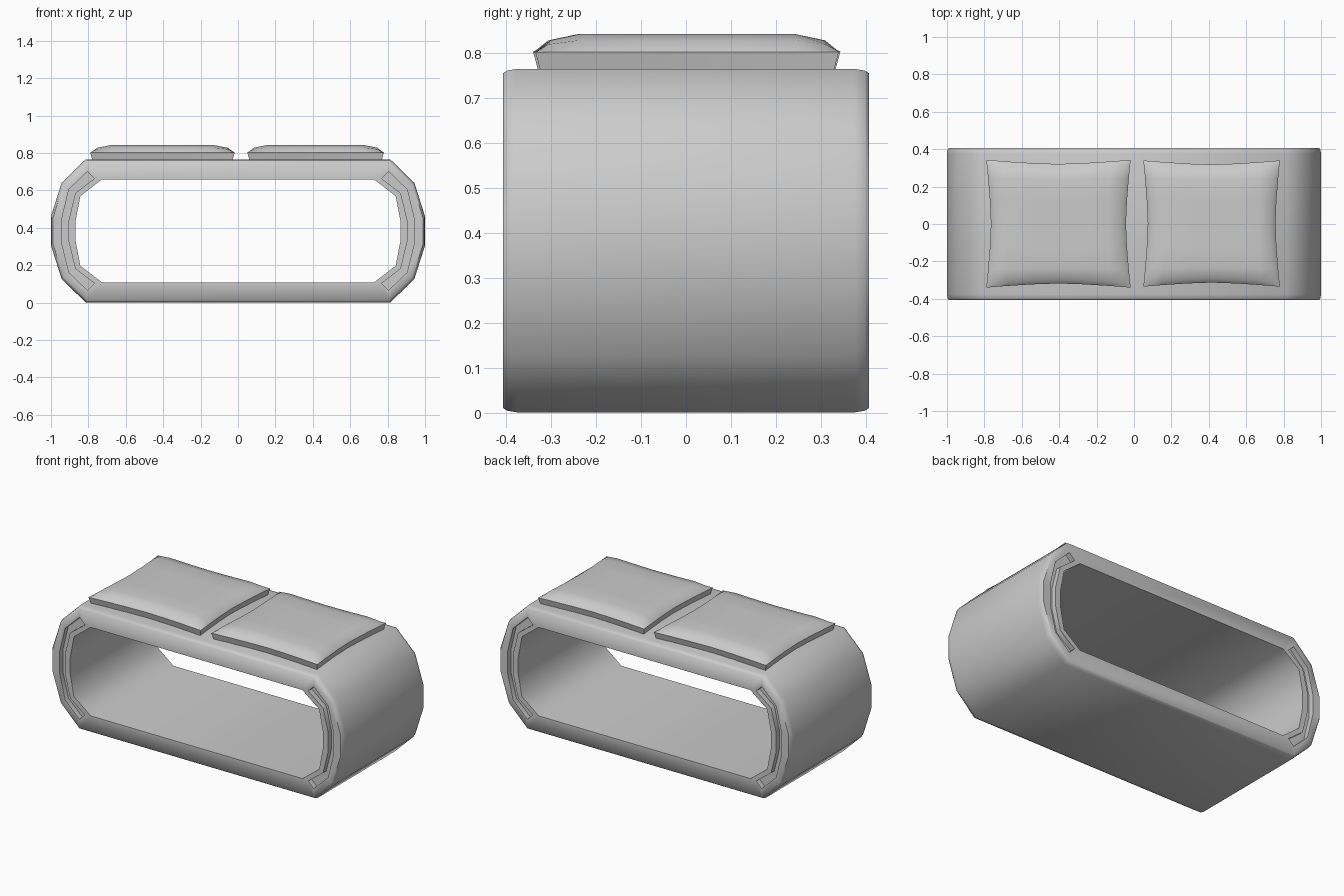
import bpy, bmesh

if "Cube" in bpy.data.objects:
    bpy.data.objects.remove(bpy.data.objects["Cube"])

MID = 0.383   # height of the horizontal symmetry plane


def make_object(name, bm):
    bmesh.ops.recalc_face_normals(bm, faces=bm.faces)
    me = bpy.data.meshes.new(name)
    bm.to_mesh(me)
    bm.free()
    ob = bpy.data.objects.new(name, me)
    bpy.context.collection.objects.link(ob)
    return ob


def activate(ob):
    bpy.ops.object.select_all(action='DESELECT')
    ob.select_set(True)
    bpy.context.view_layer.objects.active = ob


def smooth(ob):
    activate(ob)
    bpy.ops.object.shade_smooth_by_angle(angle=0.87)


def end_arc(quarter):
    """Mirror a (x, height above MID) corner downwards."""
    return quarter + [(x, -z) for x, z in reversed(quarter)]


def full_loop(quarter):
    arc = end_arc(quarter)
    return arc + [(-x, z) for x, z in reversed(arc)]


def bridge_loops(bm, a, b):
    n = len(a)
    for i in range(n):
        bm.faces.new((a[i], a[(i + 1) % n], b[(i + 1) % n], b[i]))


# Hollow band: outer and inner loops lofted around the wall section
outer = [(0.815, 0.382), (0.943, 0.257), (1.0, 0.078)]
inner = [(0.728, 0.275), (0.843, 0.186), (0.869, 0.05)]
section = [(inner, -0.407, 0), (outer, -0.407, 0.01), (outer, -0.398, 0.004),
           (outer, -0.375, 0), (outer, 0.375, 0), (outer, 0.398, 0.004),
           (outer, 0.407, 0.01), (inner, 0.407, 0)]
bm = bmesh.new()
loops = []
for prof, y, inset in section:
    pts = full_loop([(x - inset, z - inset) for x, z in prof])
    loops.append([bm.verts.new((x, y, z + MID)) for x, z in pts])
for i in range(len(loops)):
    bridge_loops(bm, loops[i], loops[(i + 1) % len(loops)])
band = make_object("band", bm)

# Curved grooves cut into both open faces at each rounded end
g_out = end_arc([(0.805, 0.317), (0.904, 0.222), (0.942, 0.066)])
g_in = end_arc([(0.768, 0.280), (0.870, 0.202), (0.905, 0.058)])
bm = bmesh.new()
for sx in (-1, 1):
    for sy in (-1, 1):
        rows = [[bm.verts.new((sx * x, sy * y, z + MID)) for x, z in arc]
                for arc, y in ((g_out, 0.375), (g_out, 0.45),
                               (g_in, 0.45), (g_in, 0.375))]
        for k in range(len(g_out) - 1):
            for r in range(4):
                s = (r + 1) % 4
                bm.faces.new((rows[r][k], rows[r][k + 1],
                              rows[s][k + 1], rows[s][k]))
        for k in (0, -1):
            bm.faces.new([row[k] for row in rows])
cutter = make_object("groove_cutter", bm)
cutter.hide_render = True
activate(band)
mod = band.modifiers.new("grooves", 'BOOLEAN')
mod.operation = 'DIFFERENCE'
mod.solver = 'EXACT'
mod.object = cutter
bpy.ops.object.modifier_apply(modifier=mod.name)
bpy.data.objects.remove(cutter, do_unlink=True)
smooth(band)

# Pillow-shaped pads with pinched-in sides and a domed top
steps = [(-1, 0), (-0.92, 0.65), (-0.72, 1), (-0.36, 1), (0, 1),
         (0.36, 1), (0.72, 1), (0.92, 0.65), (1, 0)]


def pad(name, x0, x1, y0, y1):
    cx, cy, hx, hy = (x0 + x1) / 2, (y0 + y1) / 2, (x1 - x0) / 2, (y1 - y0) / 2
    k = 0.065
    bm = bmesh.new()

    def place(u, v, z, s=0.0):
        return bm.verts.new((cx + u * (hx * (1 - k * u * u * (1 - abs(v) ** 1.5)) - s),
                             cy + v * (hy * (1 - k * v * v * (1 - abs(u) ** 1.5)) - s), z))

    grid = [[place(u, v, 0.803 + 0.039 * p * q) for u, p in steps]
            for v, q in steps]
    n = len(steps) - 1
    for j in range(n):
        for i in range(n):
            bm.faces.new((grid[j][i], grid[j][i + 1],
                          grid[j + 1][i + 1], grid[j + 1][i]))
    # tapered side wall and base
    path = ([(0, i) for i in range(n)] + [(j, n) for j in range(n)] +
            [(n, i) for i in range(n, 0, -1)] + [(j, 0) for j in range(n, 0, -1)])
    rim = [grid[j][i] for j, i in path]
    base = [place(steps[i][0], steps[j][0], 0.762, 0.011) for j, i in path]
    bridge_loops(bm, rim, base)
    bm.faces.new(base)
    smooth(make_object(name, bm))


pad("left_pad", -0.79, -0.018, -0.34, 0.343)
pad("right_pad", 0.05, 0.78, -0.335, 0.34)
